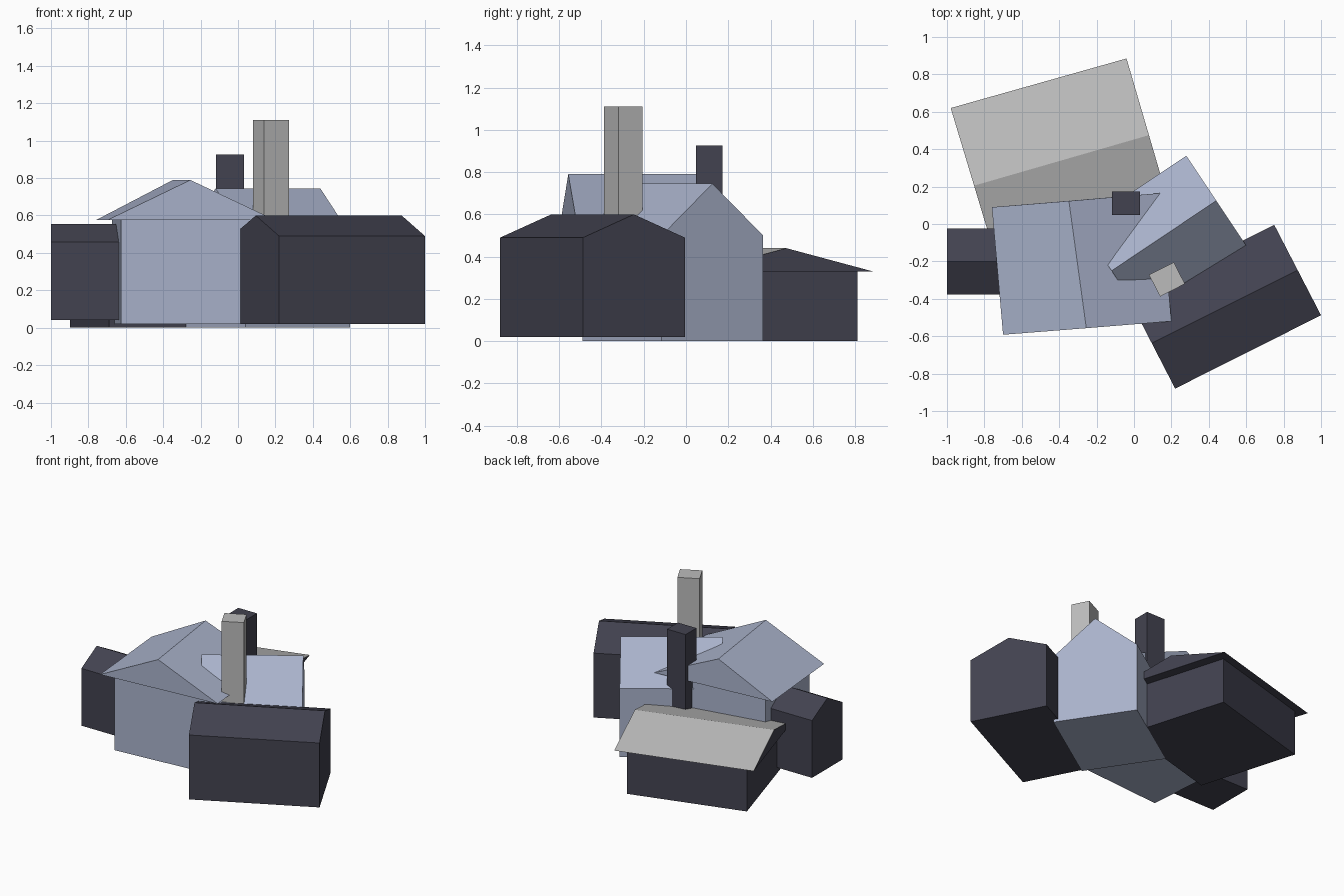
import bpy, bmesh

if "Cube" in bpy.data.objects:
    bpy.data.objects.remove(bpy.data.objects["Cube"])

def material(name, rgb):
    m = bpy.data.materials.new(name)
    m.diffuse_color = (*rgb, 1)
    m.use_nodes = True
    m.node_tree.nodes["Principled BSDF"].inputs["Base Color"].default_value = m.diffuse_color
    return m

blue = material("pale_blue", (0.40, 0.45, 0.60))
dark = material("dark_slate", (0.055, 0.055, 0.08))

def solid(name, verts, faces, mats=(), mat_ids=None):
    bm = bmesh.new()
    vs = [bm.verts.new(v) for v in verts]
    for i, f in enumerate(faces):
        face = bm.faces.new([vs[k] for k in f])
        face.material_index = mat_ids[i] if mat_ids else 0
    bmesh.ops.recalc_face_normals(bm, faces=bm.faces[:])
    mesh = bpy.data.meshes.new(name)
    bm.to_mesh(mesh)
    bm.free()
    for m in mats:
        mesh.materials.append(m)
    ob = bpy.data.objects.new(name, mesh)
    bpy.context.collection.objects.link(ob)
    return ob

def box(name, corners, z0, z1, mats=()):
    verts = [(x, y, z) for z in (z0, z1) for x, y in corners]
    faces = [(3, 2, 1, 0), (4, 5, 6, 7)] + [(i, (i + 1) % 4, (i + 1) % 4 + 4, i + 4) for i in range(4)]
    return solid(name, verts, faces, mats)

def prism_roof(name, corners, ridge, z0, z1, mats=(), mat_ids=None):
    # corners a,b,c,d: gables are a-b and c-d; ridge runs between their peaks
    verts = [(x, y, z0) for x, y in corners] + [(x, y, z1) for x, y in ridge]
    faces = [(1, 2, 5, 4), (3, 0, 4, 5), (0, 1, 4), (2, 3, 5), (3, 2, 1, 0)]
    return solid(name, verts, faces, mats, mat_ids)

def gable_house(name, corners, z0, eave, top, mats):
    # walls and roof in one closed pentagonal block, gables at a-b and c-d
    mid = lambda p, q: ((p[0] + q[0]) / 2, (p[1] + q[1]) / 2, top)
    a, b, c, d = corners
    verts = [(x, y, z) for z in (z0, eave) for x, y in corners] + [mid(a, b), mid(c, d)]
    faces = [(3, 2, 1, 0), (0, 1, 5, 8, 4), (2, 3, 7, 9, 6),
             (1, 2, 6, 5), (3, 0, 4, 7), (5, 6, 9, 8), (7, 4, 8, 9)]
    return solid(name, verts, faces, mats)

def rect(c, u, v, a, b):
    return [(c[0] + i * a * u[0] + j * b * v[0], c[1] + i * a * u[1] + j * b * v[1])
            for i, j in ((-1, -1), (1, -1), (1, 1), (-1, 1))]

# main house: walls and overhanging roof
box("main_walls", rect((-0.28, -0.213), (0.997, 0.08), (-0.085, 0.996), 0.37, 0.29), 0.02, 0.58, [blue])
prism_roof("main_roof", [(-0.70, -0.592), (0.20, -0.52), (0.14, 0.165), (-0.76, 0.09)],
           [(-0.255, -0.557), (-0.348, 0.123)], 0.575, 0.79, [blue])

# angled wing, right of the main house
gable_house("angled_wing", [(0.60, -0.115), (0.28, 0.365), (-0.28, -0.01), (0.04, -0.49)],
            0.0, 0.50, 0.745, [blue])

# rear shed: dark walls, grey roof with dark gables and underside
box("rear_walls", rect((-0.39, 0.342), (0.962, 0.272), (-0.285, 0.96), 0.42, 0.37), 0.0, 0.335, [dark])
grey = material("roof_grey", (0.50, 0.50, 0.50))
prism_roof("rear_roof", [(-0.73, -0.21), (-0.98, 0.62), (-0.04, 0.885), (0.20, 0.065)],
           [(-0.855, 0.205), (0.08, 0.475)], 0.33, 0.44, [grey, dark], [0, 0, 1, 1, 1])

# dark annexes on the right and left
gable_house("right_annex", [(0.75, -0.005), (1.0, -0.488), (0.22, -0.88), (-0.03, -0.395)],
            0.02, 0.49, 0.60, [dark])
gable_house("left_annex", [(-1.0, -0.378), (-1.0, -0.025), (-0.48, -0.025), (-0.48, -0.378)],
            0.04, 0.458, 0.555, [dark])

# chimneys
box("tall_chimney", [(0.08, -0.272), (0.14, -0.388), (0.272, -0.32), (0.213, -0.205)], 0.35, 1.11, [grey])
box("dark_chimney", [(-0.118, 0.048), (0.032, 0.048), (0.032, 0.173), (-0.118, 0.173)], 0.25, 0.925, [dark])
